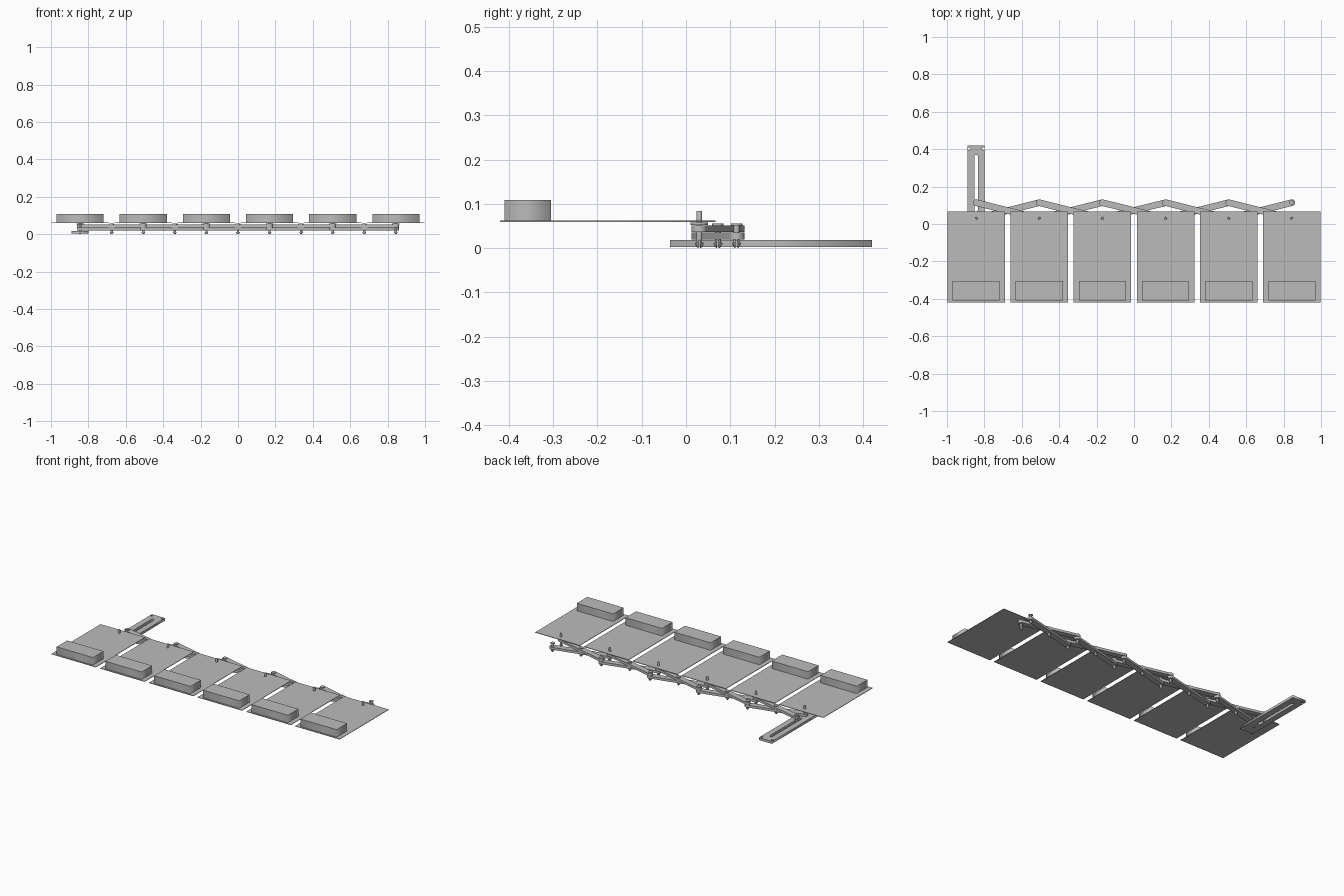
import bpy, bmesh, math
from mathutils import Matrix

cube = bpy.data.objects.get("Cube")
if cube:
    bpy.data.objects.remove(cube, do_unlink=True)

grey = bpy.data.materials.new("plain grey")
grey.use_nodes = True
COLOUR = (0.5, 0.5, 0.5, 1)
grey.diffuse_color = COLOUR
grey.node_tree.nodes["Principled BSDF"].inputs["Base Color"].default_value = COLOUR

PITCH, COLUMNS = 0.3376, 6
LOW_Y, HIGH_Y = 0.03, 0.114
columns = [(i - (COLUMNS - 1) / 2) * PITCH for i in range(COLUMNS)]


def select(obj):
    bpy.ops.object.select_all(action='DESELECT')
    obj.select_set(True)
    bpy.context.view_layer.objects.active = obj


def rect(x0, x1, y0, y1):
    return [(x0, y0), (x1, y0), (x1, y1), (x0, y1)]


def circle(x, y, r, n=16):
    return [(x + r * math.cos(2 * math.pi * i / n), y + r * math.sin(2 * math.pi * i / n))
            for i in range(n)]


def stadium(a, b, r, n=12):
    # Rounded bar outline from point a to point b
    ang = math.atan2(b[1] - a[1], b[0] - a[0])
    pts = []
    for centre, start in ((b, ang - math.pi / 2), (a, ang + math.pi / 2)):
        for i in range(n + 1):
            t = start + math.pi * i / n
            pts.append((centre[0] + r * math.cos(t), centre[1] + r * math.sin(t)))
    return pts


def sheet(name, outlines, z0, z1):
    # Extruded flat part; inner outlines become holes
    curve = bpy.data.curves.new(name, 'CURVE')
    curve.dimensions = '2D'
    curve.fill_mode = 'BOTH'
    curve.extrude = (z1 - z0) / 2
    for pts in outlines:
        spline = curve.splines.new('POLY')
        spline.points.add(len(pts) - 1)
        for p, (x, y) in zip(spline.points, pts):
            p.co = (x, y, 0, 1)
        spline.use_cyclic_u = True
    obj = bpy.data.objects.new(name, curve)
    obj.location.z = (z0 + z1) / 2
    bpy.context.collection.objects.link(obj)
    select(obj)
    bpy.ops.object.convert(target='MESH')
    obj = bpy.context.object
    obj.data.materials.clear()
    obj.data.materials.append(grey)
    return obj


def lathe(bm, profile):
    # Stack of cones following (radius, height) pairs, capped at both ends
    rings = [[bm.verts.new((x, y, z)) for x, y in circle(0, 0, r)] for r, z in profile]
    n = len(rings[0])
    for low, high in zip(rings, rings[1:]):
        for i in range(n):
            j = (i + 1) % n
            bm.faces.new((low[i], low[j], high[j], high[i]))
    bm.faces.new(rings[0][::-1])
    bm.faces.new(rings[-1])


def pin(name, x, y, upper):
    # Solid head and shaft above a split snap-fit foot
    bm = bmesh.new()
    lathe(bm, upper)
    foot = [(0.004, 0), (0.010, 0.009), (0.010, 0.012), (0.0065, 0.013), (0.0065, 0.022)]
    for side in (1, -1):
        half = bmesh.new()
        lathe(half, foot)
        cut = bmesh.ops.bisect_plane(half, geom=half.verts[:] + half.edges[:] + half.faces[:],
                                     plane_co=(0, side * 0.0018, 0), plane_no=(0, side, 0),
                                     clear_inner=True)
        edges = [e for e in cut["geom_cut"] if isinstance(e, bmesh.types.BMEdge)]
        bmesh.ops.holes_fill(half, edges=edges)
        bmesh.ops.recalc_face_normals(half, faces=half.faces[:])
        temp = bpy.data.meshes.new("half_foot")
        half.to_mesh(temp)
        half.free()
        bm.from_mesh(temp)
        bpy.data.meshes.remove(temp)
    bmesh.ops.transform(bm, matrix=Matrix.Translation((x, y, 0)), verts=bm.verts[:])
    mesh = bpy.data.meshes.new(name)
    bm.to_mesh(mesh)
    bm.free()
    mesh.materials.append(grey)
    obj = bpy.data.objects.new(name, mesh)
    bpy.context.collection.objects.link(obj)
    select(obj)
    bpy.ops.object.shade_smooth_by_angle()


short_pin = [(0.0065, 0.02), (0.0065, 0.051), (0.013, 0.051), (0.013, 0.056)]
tall_pin = [(0.0065, 0.02), (0.0065, 0.052), (0.02, 0.052), (0.02, 0.058),
            (0.0065, 0.058), (0.0065, 0.082), (0.0055, 0.084)]

# Panels, weight blocks and column pins
for i, x in enumerate(columns, 1):
    sheet(f"panel_{i}", [rect(x - 0.154, x + 0.154, -0.42, 0.066),
                         circle(x, LOW_Y, 0.0068)], 0.059, 0.062)
    sheet(f"block_{i}", [rect(x - 0.126, x + 0.126, -0.409, -0.305)], 0.062, 0.109)
    pin(f"panel_pin_{i}", x, LOW_Y, tall_pin)
    pin(f"rear_pin_{i}", x, HIGH_Y, short_pin)

# Scissor linkage, one layer per slant
for i, (x0, x1) in enumerate(zip(columns, columns[1:]), 1):
    mid = ((x0 + x1) / 2, (LOW_Y + HIGH_Y) / 2)
    for name, a, b, z0, z1 in (
            ("upper_link", (x0, HIGH_Y), (x1, LOW_Y), 0.036, 0.051),
            ("lower_link", (x0, LOW_Y), (x1, HIGH_Y), 0.020, 0.035)):
        holes = [circle(*p, 0.0068) for p in (a, mid, b)]
        sheet(f"{name}_{i}", [stadium(a, b, 0.0175)] + holes, z0, z1)
    pin(f"middle_pin_{i}", *mid, short_pin)

# Slotted guide rail under the first column
x = columns[0]
holes = [circle(x + dx, y, 0.007) for dx in (-0.037, 0.037) for y in (-0.02, 0.403)]
sheet("guide_rail", [rect(x - 0.046, x + 0.046, -0.036, 0.42),
                     stadium((x, 0.075), (x, 0.36), 0.009),
                     circle(x, LOW_Y, 0.0075)] + holes, 0.003, 0.018)
